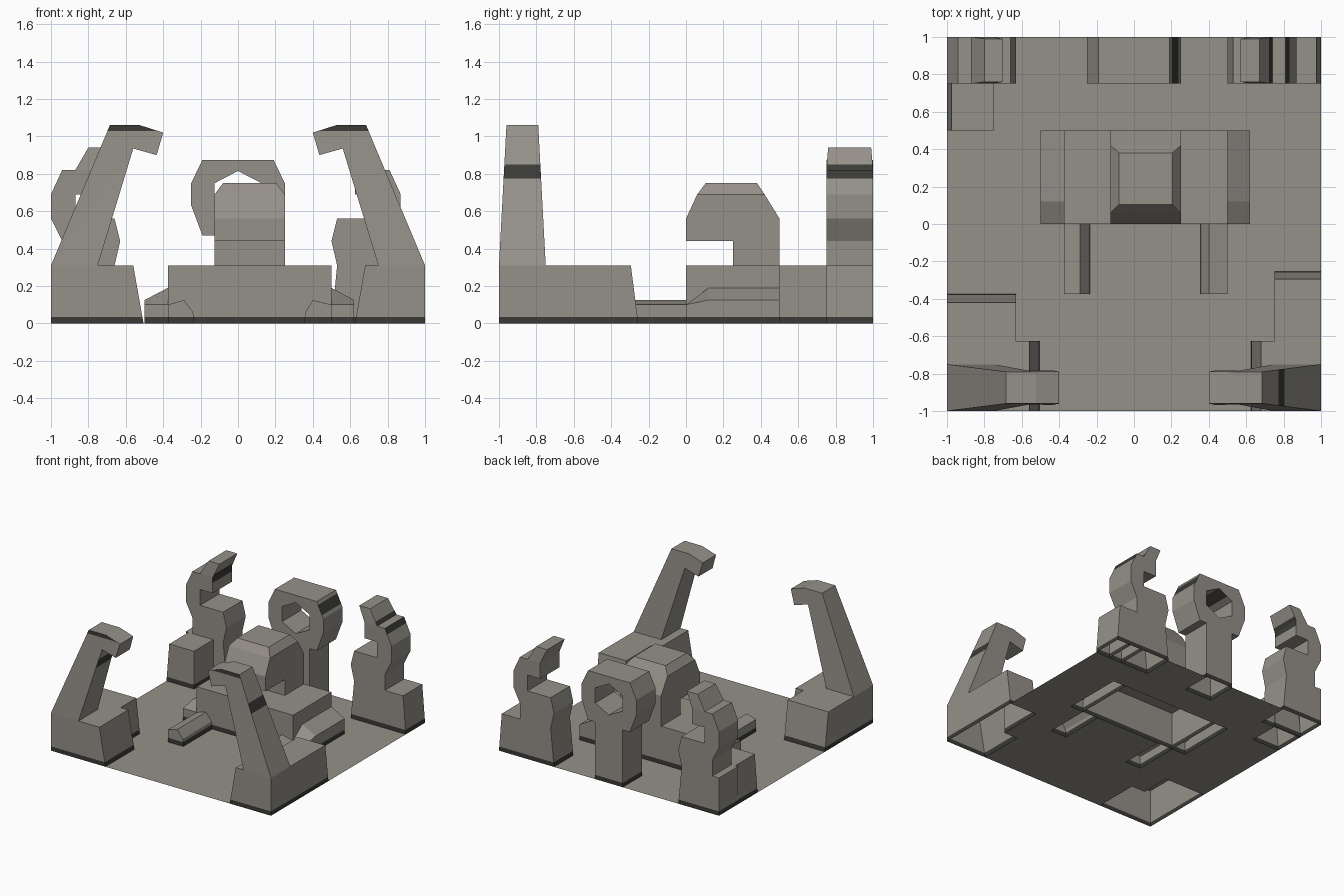
import bpy, bmesh

if "Cube" in bpy.data.objects:
    bpy.data.objects.remove(bpy.data.objects["Cube"])


def material(name, rgb):
    m = bpy.data.materials.new(name)
    m.diffuse_color = (*rgb, 1)
    m.use_nodes = True
    m.node_tree.nodes["Principled BSDF"].inputs["Base Color"].default_value = m.diffuse_color
    return m


STONE = material("warm grey stone", (0.30, 0.28, 0.25))
DARK = material("dark seam", (0.042, 0.042, 0.037))


def finish(bm, name):
    """Clean the shell, paint the dark seams, open the underside."""
    bmesh.ops.remove_doubles(bm, verts=bm.verts, dist=1e-4)
    bmesh.ops.recalc_face_normals(bm, faces=bm.faces)
    bmesh.ops.triangulate(bm, faces=[f for f in bm.faces if len(f.verts) > 4])
    for z in (0.035, 0.775, 0.85, 1.03):
        bmesh.ops.bisect_plane(bm, geom=bm.verts[:] + bm.edges[:] + bm.faces[:],
                               plane_co=(0, 0, z), plane_no=(0, 0, 1))
    under = [f for f in bm.faces if all(abs(v.co.z) < 1e-4 for v in f.verts)]
    bmesh.ops.delete(bm, geom=under, context='FACES')
    bm.normal_update()
    for f in bm.faces:
        z, n = f.calc_center_median().z, f.normal
        foot = z < 0.035
        side_band = 0.775 < z < 0.85 and n.x > 0.3
        tip_band = z > 1.03 and n.y < -0.5
        f.material_index = int(foot or side_band or tip_band)
    emit(bm, name)


def emit(bm, name):
    me = bpy.data.meshes.new(name)
    bm.to_mesh(me)
    bm.free()
    me.materials.append(STONE)
    me.materials.append(DARK)
    ob = bpy.data.objects.new(name, me)
    bpy.context.collection.objects.link(ob)


def loft(name, sections, closed=False):
    """Skin equal-length loops of points; cap the ends unless closed."""
    bm = bmesh.new()
    loops = [[bm.verts.new(p) for p in s] for s in sections]
    pairs = list(zip(loops, loops[1:]))
    if closed:
        pairs.append((loops[-1], loops[0]))
    else:
        bm.faces.new(loops[0])
        bm.faces.new(loops[-1])
    for a, b in pairs:
        for i in range(len(a)):
            j = (i + 1) % len(a)
            bm.faces.new((a[i], a[j], b[j], b[i]))
    finish(bm, name)


def rect(x0, x1, y0, y1):
    return [(x0, y0), (x1, y0), (x1, y1), (x0, y1)]


def frustum(name, bottom, top, z0, z1):
    loft(name, [[(x, y, z0) for x, y in bottom], [(x, y, z1) for x, y in top]])


def box(name, x0, x1, y0, y1, z0, z1):
    r = rect(x0, x1, y0, y1)
    frustum(name, r, r, z0, z1)


H = 0.31

# Front corner blocks, L-shaped with a few sloping sides
frustum("front_left_block",
        [(-1, -1), (-.505, -1), (-.505, -.625), (-.63, -.625), (-.63, -.375), (-1, -.375)],
        [(-1, -1), (-.56, -1), (-.56, -.625), (-.63, -.625), (-.63, -.42), (-1, -.42)], 0, H)
frustum("front_right_block",
        [(1, -1), (1, -.255), (.75, -.255), (.75, -.625), (.625, -.625), (.625, -1)],
        [(1, -1), (1, -.295), (.75, -.295), (.75, -.625), (.68, -.625), (.68, -1)], 0, H)

# Hooked horns, narrowing in depth toward the top
horn = [(1, H), (.685, 1.06), (.525, 1.06), (.4, 1.02), (.435, .9), (.56, .935), (.75, H)]
for side, s in (("left", -1), ("right", 1)):
    front, back = [], []
    for x, z in horn:
        t = min((z - H) / .72, 1)
        front.append((s * x, -1 + .04 * t, z))
        back.append((s * x, -.75 - .04 * t, z))
    loft(f"{side}_horn", [front, back])

# S-shaped rear posts
post = [(.5, 0), (.53, H), (.5, .44), (.53, .56), (.74, .56), (.74, .69), (.625, .69),
        (.625, .82), (.57, .94), (.67, .94), (.74, .82), (.81, .82), (.87, .69),
        (.87, .56), (.81, .44), (.81, H), (.87, H), (.87, 0)]
for side, fx in (("left", lambda x: -x - .13), ("right", lambda x: x)):
    sections = []
    for y, d in ((.75, 1), (1, -1)):
        sections.append([(fx(x), y + d * (.01 if z > .9 else 0), z) for x, z in post])
    loft(f"{side}_curled_post", sections)
frustum("left_post_block", rect(-1, -.75, .5, .76), rect(-.975, -.75, .5, .76), 0, H)
frustum("right_post_block", rect(.75, 1, .75, 1), rect(.75, .975, .75, 1), 0, H)

# Rear ring on a stem
outer = [(.19, .875), (.25, .75), (.25, .63), (.19, .47)]
inner = [(0, .815), (.125, .75), (.125, .625), (0, .56)]
half = list(zip(outer, inner))
full = half + [((-o[0], o[1]), (-i[0], i[1])) for o, i in reversed(half)]
loft("ring", [[(o[0], .75, o[1]), (i[0], .75, i[1]), (i[0], 1, i[1]), (o[0], 1, o[1])]
              for o, i in full], closed=True)
box("ring_stem", -.125, .125, .75, 1, 0, .475)

# Crouched centre body
box("body", -.375, .5, 0, .5, 0, H)

# Head overhanging forward from its neck, with a bevelled crown
head = [(0, .44), (0, .56), (.06, .69), (.42, .69), (.5, .56), (.5, H), (.25, H), (.25, .44)]
loft("head", [[(x, y, z) for y, z in head] for x in (-.125, .25)])
frustum("crown", rect(-.125, .25, .06, .42), rect(-.08, .205, .105, .38), .69, .75)

# Haunches beside the body and forelegs reaching forward
for side, xi, xo in (("left", -.375, -.5), ("right", .5, .62)):
    loft(f"{side}_haunch",
         [[(xi, y, 0), (xo, y, 0), (xo, y, zo), (xi, y, zi)]
          for y, zo, zi in ((0, .1, .1), (.12, .125, .19), (.5, .125, .19))])
left_leg = [(-.375, 0), (-.375, .1), (-.29, .125), (-.24, .06), (-.235, 0)]
right_leg = [(.5, 0), (.5, .1), (.4, .125), (.36, .06), (.355, 0)]
for side, leg in (("left", left_leg), ("right", right_leg)):
    loft(f"{side}_foreleg", [[(x, y, z) for x, z in leg] for y in (-.375, 0)])

# Thin floor, cut away beneath the hollow parts
holes = [(-1, -.505, -1, -.625), (-1, -.63, -.625, -.375), (.625, 1, -1, -.625),
         (.75, 1, -.625, -.255), (-1, -.63, .75, 1), (-1, -.75, .5, .75),
         (.5, 1, .75, 1), (-.125, .125, .75, 1), (-.5, .62, 0, .5),
         (-.375, -.235, -.375, 0), (.355, .5, -.375, 0)]
xs = sorted({-1, 1} | {v for h in holes for v in h[:2]})
ys = sorted({-1, 1} | {v for h in holes for v in h[2:]})
bm = bmesh.new()
for x0, x1 in zip(xs, xs[1:]):
    for y0, y1 in zip(ys, ys[1:]):
        cx, cy = (x0 + x1) / 2, (y0 + y1) / 2
        if not any(a < cx < b and c < cy < d for a, b, c, d in holes):
            bm.faces.new([bm.verts.new((x, y, 0)) for x, y in rect(x0, x1, y0, y1)])
bmesh.ops.remove_doubles(bm, verts=bm.verts, dist=1e-5)
emit(bm, "floor")
